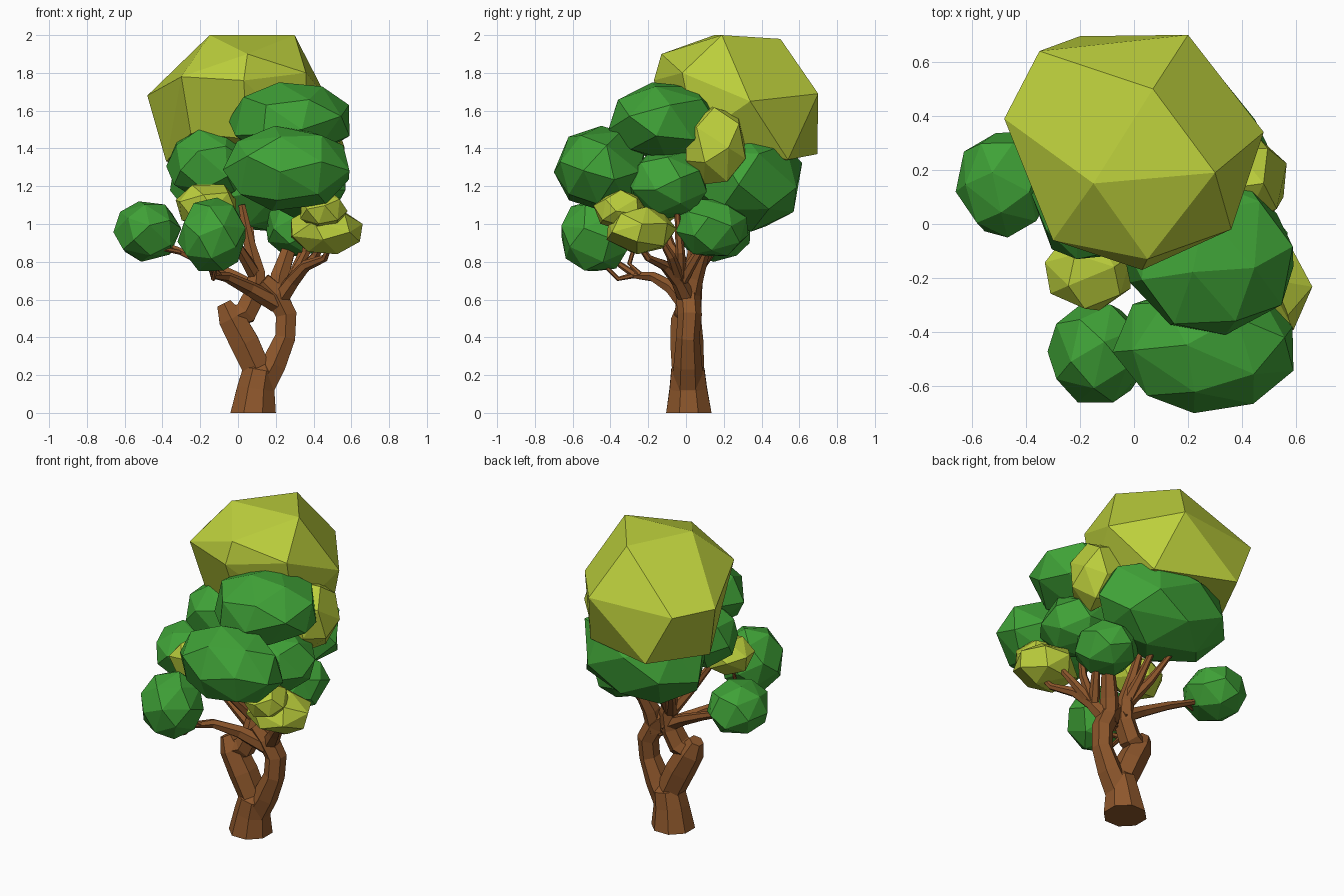
import bpy, bmesh, math, random
from mathutils import Vector, Euler

if "Cube" in bpy.data.objects:
    bpy.data.objects.remove(bpy.data.objects["Cube"])

random.seed(4)


def material(name, rgb):
    m = bpy.data.materials.new(name)
    m.diffuse_color = (*rgb, 1)
    m.use_nodes = True
    m.node_tree.nodes["Principled BSDF"].inputs["Base Color"].default_value = m.diffuse_color
    return m


GREEN = material("leaf_green", (0.05, 0.36, 0.038))
OLIVE = material("leaf_olive", (0.5, 0.62, 0.045))
BROWN = material("bark", (0.27, 0.095, 0.025))


def finish(bm, name, mat):
    bmesh.ops.recalc_face_normals(bm, faces=bm.faces)
    me = bpy.data.meshes.new(name)
    bm.to_mesh(me)
    bm.free()
    me.materials.append(mat)
    ob = bpy.data.objects.new(name, me)
    bpy.context.collection.objects.link(ob)


def hull(name, points, mat):
    bm = bmesh.new()
    for p in points:
        bm.verts.new(p)
    bmesh.ops.convex_hull(bm, input=bm.verts)
    loose = [v for v in bm.verts if not v.link_faces]
    bmesh.ops.delete(bm, geom=loose, context='VERTS')
    bmesh.ops.dissolve_limit(bm, angle_limit=math.radians(9), verts=bm.verts, edges=bm.edges)
    finish(bm, name, mat)


def foliage(name, xr, yr, zr, mat, n=22):
    """Faceted clump: a randomly turned point sphere fitted to a box."""
    rot = Euler([random.uniform(0, 6.28) for _ in range(3)]).to_matrix()
    pts = []
    for i in range(n):
        z = 1 - (2 * i + 1) / n
        r, a = math.sqrt(1 - z * z), i * 2.39996
        pts.append(rot @ Vector((r * math.cos(a), r * math.sin(a), z)))
    out = [Vector() for _ in pts]
    for k, (lo, hi) in enumerate((xr, yr, zr)):
        a, b = min(p[k] for p in pts), max(p[k] for p in pts)
        for p, q in zip(pts, out):
            q[k] = lo + (p[k] - a) / (b - a) * (hi - lo)
    hull(name, out, mat)


def branch(name, path, sides=6):
    """Tapered faceted limb through (x, y, z, radius) points."""
    bm = bmesh.new()
    P = [Vector(p[:3]) for p in path]
    rings = []
    for i, p in enumerate(P):
        t = (P[min(i + 1, len(P) - 1)] - P[max(i - 1, 0)]).normalized()
        if p.z == 0:
            t = Vector((0, 0, 1))
        q = Vector((0, 0, 1)).rotation_difference(t)
        rings.append([bm.verts.new(p + q @ Vector((
            path[i][3] * math.cos(math.tau * (s + .5) / sides),
            path[i][3] * math.sin(math.tau * (s + .5) / sides), 0))) for s in range(sides)])
    for a, b in zip(rings, rings[1:]):
        for s in range(sides):
            u = (s + 1) % sides
            bm.faces.new((a[s], a[u], b[u], b[s]))
    bm.faces.new(rings[0])
    bm.faces.new(rings[-1])
    finish(bm, name, BROWN)


# Trunk and the two main forks that enclose the opening
branch("trunk", [(.08, .015, 0, .13), (.095, .012, .13, .107), (.115, .01, .23, .095), (.12, .01, .27, .05)], 8)
branch("left_fork", [(.10, .01, .1, .085), (.095, .01, .24, .085), (.035, .005, .37, .088),
                     (-.035, 0, .5, .08), (-.075, 0, .58, .045)])
branch("left_fork_upper", [(-.05, 0, .49, .06), (.04, .01, .53, .07), (.09, .02, .63, .065),
                           (.10, .04, .74, .05), (.06, .05, .9, .034), (.02, .08, 1.1, .02)])
branch("right_fork", [(.11, .01, .12, .085), (.19, .01, .26, .075), (.25, .01, .4, .062),
                      (.255, .02, .52, .064), (.2, .01, .63, .065), (.13, 0, .7, .05)])
branch("right_fork_upper", [(.2, .01, .58, .058), (.22, .04, .72, .054), (.27, .09, .87, .04),
                            (.27, .14, 1.05, .028), (.25, .2, 1.15, .018)])

# Boughs reaching to the foliage clumps
branch("front_bough", [(.2, 0, .58, .05), (.06, -.07, .66, .04), (-.06, -.17, .72, .028),
                       (-.13, -.27, .73, .02), (-.16, -.4, .82, .014)])
branch("front_twig", [(-.13, -.27, .73, .016), (-.13, -.36, .71, .013), (-.11, -.45, .8, .01)])
branch("front_fork_twig", [(-.1, -.24, .73, .016), (-.15, -.3, .79, .012), (-.17, -.22, 1.05, .009)])
branch("left_bough", [(.12, .03, .64, .045), (-.02, .05, .72, .035), (-.18, .09, .8, .026),
                      (-.34, .12, .87, .018), (-.52, .16, .95, .01)])
branch("left_twig", [(-.3, .11, .85, .015), (-.4, .06, .87, .012), (-.46, .04, .93, .008)])
branch("right_bough", [(.22, .01, .6, .05), (.29, -.04, .7, .04), (.36, -.11, .78, .03),
                       (.46, -.2, .82, .02), (.5, -.27, .92, .012)])
for i, (mid, end) in enumerate([((.36, -.03, .85), (.37, -.05, 1.1)), ((.34, .06, .84), (.36, .14, .98)),
                                ((.41, -.08, .83), (.47, -.15, .95))]):
    branch(f"right_twig_{i}", [(.28, -.03, .69, .035), (*mid, .025), (*end, .012)])
for i, (mid, end) in enumerate([((.0, -.08, .88), (-.14, -.15, 1.1)), ((.0, .15, .88), (-.06, .27, 1.03)),
                                ((.07, .14, .88), (.06, .28, 1.06))]):
    branch(f"middle_twig_{i}", [(.09, .03, .73, .04), (*mid, .026), (*end, .013)])

# Large olive crown
hull("crown", [(-.15, .15, 2), (.3, .19, 2), (.07, .5, 1.98), (-.48, .39, 1.68), (.48, .34, 1.65),
               (.2, .7, 1.69), (.05, -.13, 1.9), (.03, -.17, 1.76), (-.3, -.06, 1.78), (.36, -.02, 1.8),
               (-.2, .695, 1.37), (-.35, .64, 1.68), (.3, .54, 1.34), (-.38, .3, 1.33),
               (-.25, .02, 1.48), (.05, -.06, 1.45), (.36, .05, 1.45), (0, .3, 1.3)], OLIVE)

# Green clumps: x, y, z extents
for name, *box in [
    ("upper_clump", (-.05, .59), (-.41, .18), (1.34, 1.75)),
    ("front_clump", (-.08, .59), (-.70, -.22), (1.07, 1.52)),
    ("left_clump", (-.38, .06), (-.13, .28), (1.12, 1.5)),
    ("back_clump", (-.36, .5), (.05, .615), (.96, 1.51)),
    ("side_clump", (.12, .57), (-.32, .11), (1.03, 1.38)),
    ("low_left_clump", (-.66, -.3), (-.05, .34), (.8, 1.12)),
    ("low_front_clump", (-.32, .04), (-.66, -.28), (.75, 1.14)),
    ("low_right_clump", (.15, .5), (-.05, .33), (.83, 1.13)),
]:
    foliage(name, *box, GREEN, 24)

# Small olive clumps
for name, *box in [
    ("olive_left", (-.33, -.01), (-.32, -.04), (.98, 1.21)),
    ("olive_right", (.28, .66), (-.42, -.05), (.84, 1.09)),
    ("olive_right_top", (.33, .58), (-.49, -.21), (.97, 1.18)),
    ("olive_side", (.25, .565), (0, .315), (1.21, 1.62)),
]:
    foliage(name, *box, OLIVE, 18)
